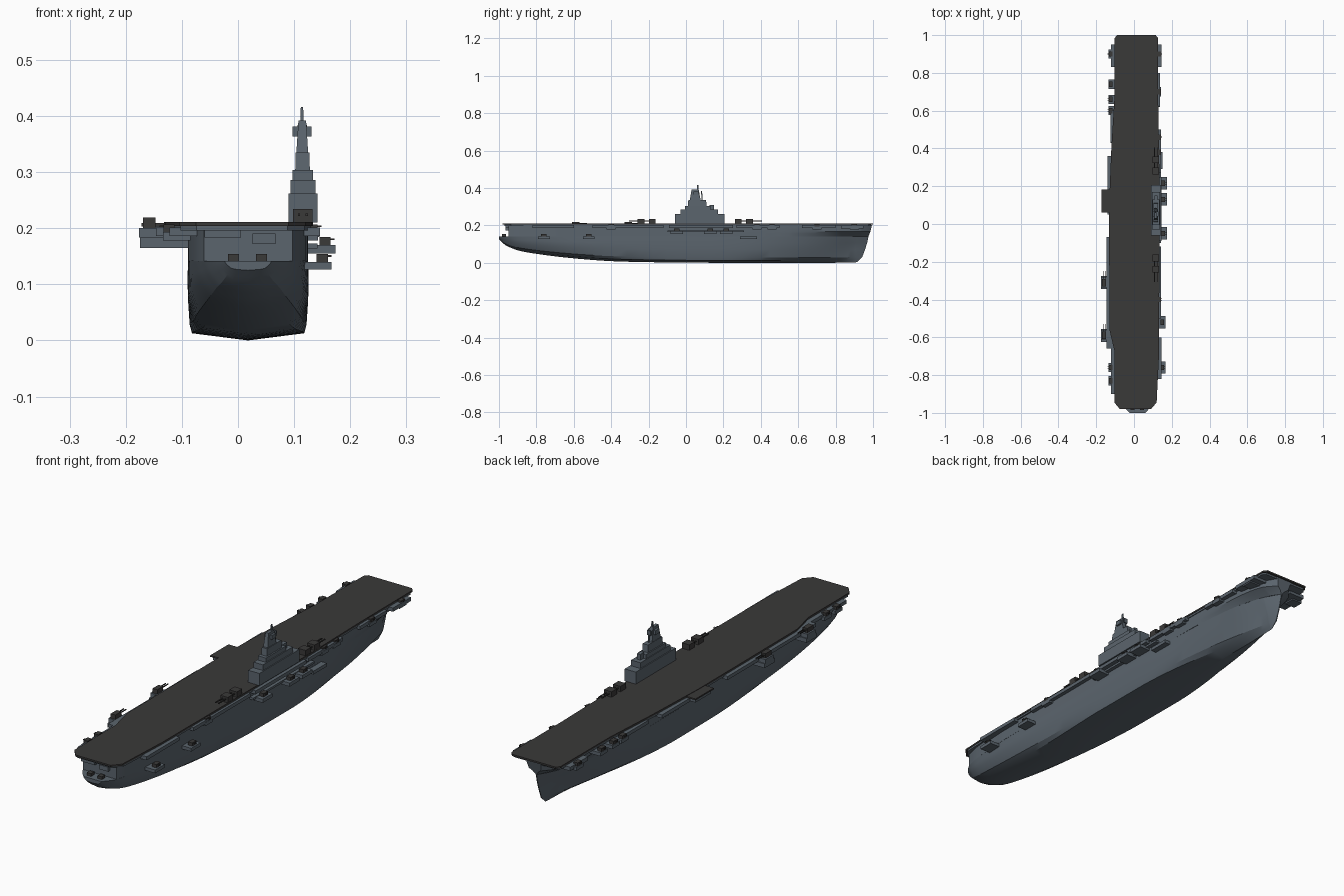
import bpy, bmesh, math
from mathutils import Vector

if "Cube" in bpy.data.objects:
    bpy.data.objects.remove(bpy.data.objects["Cube"])


def material(name, rgb):
    m = bpy.data.materials.new(name)
    m.diffuse_color = (*rgb, 1)
    m.use_nodes = True
    m.node_tree.nodes["Principled BSDF"].inputs["Base Color"].default_value = m.diffuse_color
    return m


GREY = material("hull grey", (0.105, 0.13, 0.155))
DARK = material("deck charcoal", (0.042, 0.041, 0.040))
CX = 0.018  # hull centreline


def finish(name, bm, mat, smooth=False):
    bmesh.ops.recalc_face_normals(bm, faces=bm.faces[:])
    me = bpy.data.meshes.new(name)
    bm.to_mesh(me)
    bm.free()
    me.materials.append(mat)
    ob = bpy.data.objects.new(name, me)
    bpy.context.collection.objects.link(ob)
    if smooth:
        bpy.ops.object.select_all(action='DESELECT')
        ob.select_set(True)
        bpy.context.view_layer.objects.active = ob
        bpy.ops.object.shade_smooth_by_angle(angle=math.radians(25))
    return ob


def box(name, x0, x1, y0, y1, z0, z1, mat=GREY, taper=1.0):
    bm = bmesh.new()
    bmesh.ops.create_cube(bm, size=1)
    for v in bm.verts:
        s = taper if v.co.z > 0 else 1
        v.co = Vector(((x0 + x1) / 2 + v.co.x * s * (x1 - x0),
                       (y0 + y1) / 2 + v.co.y * s * (y1 - y0),
                       z1 if v.co.z > 0 else z0))
    return finish(name, bm, mat)


def prism(name, outline, z0, z1, mat):
    bm = bmesh.new()
    f = bm.faces.new([bm.verts.new((x, y, z0)) for x, y in outline])
    top = bmesh.ops.extrude_face_region(bm, geom=[f])
    bmesh.ops.translate(bm, vec=(0, 0, z1 - z0),
                        verts=[v for v in top["geom"] if isinstance(v, bmesh.types.BMVert)])
    return finish(name, bm, mat)


def loft(name, sections, mat):
    """Skin half sections of (halfwidth, y, z), mirrored about the centreline."""
    bm = bmesh.new()
    rings = []
    for sec in sections:
        pts = [(CX + w, y, z) for w, y, z in sec]
        pts += [(CX - w, y, z) for w, y, z in reversed(sec)]
        rings.append([bm.verts.new(p) for p in pts])
    n = len(rings[0])
    for a, b in zip(rings, rings[1:]):
        for i in range(n):
            j = (i + 1) % n
            bm.faces.new((a[i], a[j], b[j], b[i]))
    bm.faces.new(rings[0])
    bm.faces.new(rings[-1])
    bmesh.ops.remove_doubles(bm, verts=bm.verts[:], dist=0.0001)
    return finish(name, bm, mat, True)


def refine(rows, n=4):
    """Smooth interpolation between stations, limited so values never overshoot."""
    out = []
    for i in range(len(rows) - 1):
        p = [rows[max(0, min(len(rows) - 1, i + k))] for k in (-1, 0, 1, 2)]
        for k in range(n):
            t = k / n
            row = []
            for a, b, c, d in zip(*p):
                v = 0.5 * (2 * b + (c - a) * t + (2 * a - 5 * b + 4 * c - d) * t * t
                           + (3 * b - a - 3 * c + d) * t ** 3)
                row.append(min(max(v, min(b, c)), max(b, c)))
            out.append(row)
    return out + [list(rows[-1])]


# Lower hull: y, top width, middle width, bottom width, keel height
TOP = 0.142
stations = [(-1.0, .042, .036, .02, .125), (-.97, .068, .055, .028, .098),
            (-.94, .082, .07, .035, .082), (-.88, .094, .085, .042, .062),
            (-.75, .104, .098, .055, .041), (-.58, .107, .106, .07, .022),
            (-.38, .107, .107, .085, .008), (-.1, .107, .107, .1, .002),
            (.2, .107, .107, .1, 0), (.4, .106, .102, .084, 0),
            (.6, .099, .086, .052, 0), (.77, .08, .056, .022, 0),
            (.88, .05, .025, .007, .002), (.91, .04, .018, .004, .003)]
secs = []
for y, wt, wm, wb, k in refine(stations):
    h = TOP - k
    secs.append([(0, y, k), (wb, y, k + .09 * h), (wb + (wm - wb) * .6, y, k + .2 * h),
                 (wm, y, k + .5 * h), ((wm + wt) / 2 + .001, y, k + .75 * h), (wt, y, TOP)])
secs.append([(w, y, z) for w, y, z in ((0, .915, .004), (.001, .925, .014), (.002, .942, .03),
                                       (.002, .957, .07), (.002, .968, .105), (.002, .976, TOP))])
loft("lower_hull", secs, GREY)

# Upper hull with flared bow: y, width low, width at flare top
upper = [(-.95, .079, .079), (-.88, .094, .094), (-.75, .104, .104), (-.58, .107, .107),
         (.4, .106, .107), (.6, .099, .105), (.77, .08, .1), (.88, .05, .087), (.94, .025, .068)]
secs = [[(w, y, TOP), ((w + f) / 2, y, .156), (f, y, .168), (f, y, .203)]
        for y, w, f in refine(upper)]
secs.append([(.002, .976, TOP), (.012, .981, .156), (.028, .986, .168), (.036, .994, .203)])
loft("upper_hull", secs, GREY)

# Flight deck with thin grey edge beneath
deck = [(-.075, -.98), (.09, -.98), (.12, -.945), (.124, -.86), (.132, -.7), (.134, -.3),
        (.134, .3), (.128, .65), (.127, .985), (.115, 1.0), (-.09, 1.0), (-.102, .985),
        (-.104, .66), (-.12, .4), (-.132, .1), (-.13, -.56), (-.104, -.67), (-.104, -.945)]
prism("flight_deck", deck, .204, .211, DARK)
prism("deck_edge", [(x * .985, y * .99) for x, y in deck], .196, .204, GREY)
box("side_lift", -.172, -.12, .06, .182, .203, .209, DARK)
box("side_lift_frame", -.165, -.085, .07, .172, .188, .203)

# Catwalk galleries along both sides
for x0, x1, y0, y1 in ((-.14, -.08, .05, .36), (-.146, -.08, -.66, -.07),
                       (-.122, -.07, -.9, -.66), (-.125, -.08, .43, .6),
                       (.1, .146, -.82, -.6), (.1, .142, -.5, -.12), (.1, .146, -.09, .25),
                       (.1, .142, .27, .5), (.1, .138, .62, .8)):
    box("catwalk", x0, x1, y0, y1, .186, .201)
box("long_side_platform", .115, .142, -.1, .31, .164, .173)
box("bow_port_gallery", -.123, -.05, .83, .95, .184, .2)
box("bow_starboard_gallery", .07, .145, .83, .95, .184, .2)


def light_gun(x, y, z, side):
    box("gun_mount", x - .01, x + .01, y - .014, y + .014, z, z + .014, DARK)
    for dy in (-.004, .004):
        ends = sorted((x, x + side * .017))
        box("gun_barrel", *ends, y + dy - .001, y + dy + .001, z + .009, z + .012, DARK)


# Starboard low and middle gun sponsons
for y in (-.76, -.52):
    box("low_sponson", .095, .167, y - .032, y + .032, .126, .14)
    light_gun(.15, y, .14, 1)
box("low_sponson", .095, .15, .29, .38, .126, .14)
for y in (-.05, .13, .215):
    box("middle_sponson", .115, .174, y - .033, y + .033, .155, .17)
    light_gun(.155, y, .17, 1)

# Port heavy gun sponsons
for y in (-.31, -.59):
    box("port_sponson", -.175, -.08, y - .034, y + .034, .165, .183)
    box("port_gun_tub", -.176, -.13, y - .025, y + .03, .183, .2)
    box("port_gun", -.169, -.147, y - .02, y + .02, .2, .219, DARK)
    for dx in (-.163, -.153):
        box("port_gun_barrel", dx - .0015, dx + .0015, y + .02, y + .06, .209, .213, DARK)

# Small edge gun tubs: side, y
for s, ys in ((-1, (-.83, -.76, .6, .66, .74, .9)), (1, (-.4, .38, .46, .7, .9))):
    for y in ys:
        xo = .134 if s < 0 else .143
        x0, x1 = sorted((s * xo, s * .085))
        box("edge_gun_tub", x0, x1, y - .024, y + .024, .178, .193)
        light_gun(s * (xo - .011), y, .193, s)

# Fantail gun platforms
for x in (-.008, .042):
    box("fantail_gun", x - .01, x + .01, -.985, -.963, TOP, .154, DARK)
box("stern_port_platform", -.06, .005, -.965, -.93, .183, .197)
box("stern_starboard_platform", .026, .067, -.965, -.93, .172, .191)

# Twin turrets ahead of and behind the island
for y, d in ((-.24, -1), (-.18, -1), (.28, 1), (.34, 1)):
    box("turret", .098, .133, y - .018, y + .018, .21, .234, DARK)
    for dx in (-.007, .007):
        a, b = sorted((y + d * .018, y + d * .066))
        box("turret_barrel", .1155 + dx - .002, .1155 + dx + .002, a, b, .222, .226, DARK)

# Island tiers, tower, platforms and mast
for x0, x1, y0, y1, z0, z1, t in ((.09, .142, -.06, .207, .21, .262, 1),
                                  (.094, .138, -.03, .17, .262, .286, 1),
                                  (.097, .134, -.005, .13, .286, .304, 1),
                                  (.102, .128, .01, .11, .304, .335, .95),
                                  (.104, .125, .02, .078, .335, .392, .65)):
    box("island_tier", x0, x1, y0, y1, z0, z1, GREY, t)
box("radar_platform", .097, .131, .04, .066, .363, .381)
box("mast", .111, .117, .058, .067, .39, .416, GREY, .7)
box("aft_radar_post", .113, .116, .083, .087, .335, .37)
box("aft_radar", .106, .123, .08, .085, .364, .384)
box("director", .108, .124, .125, .15, .286, .31)
